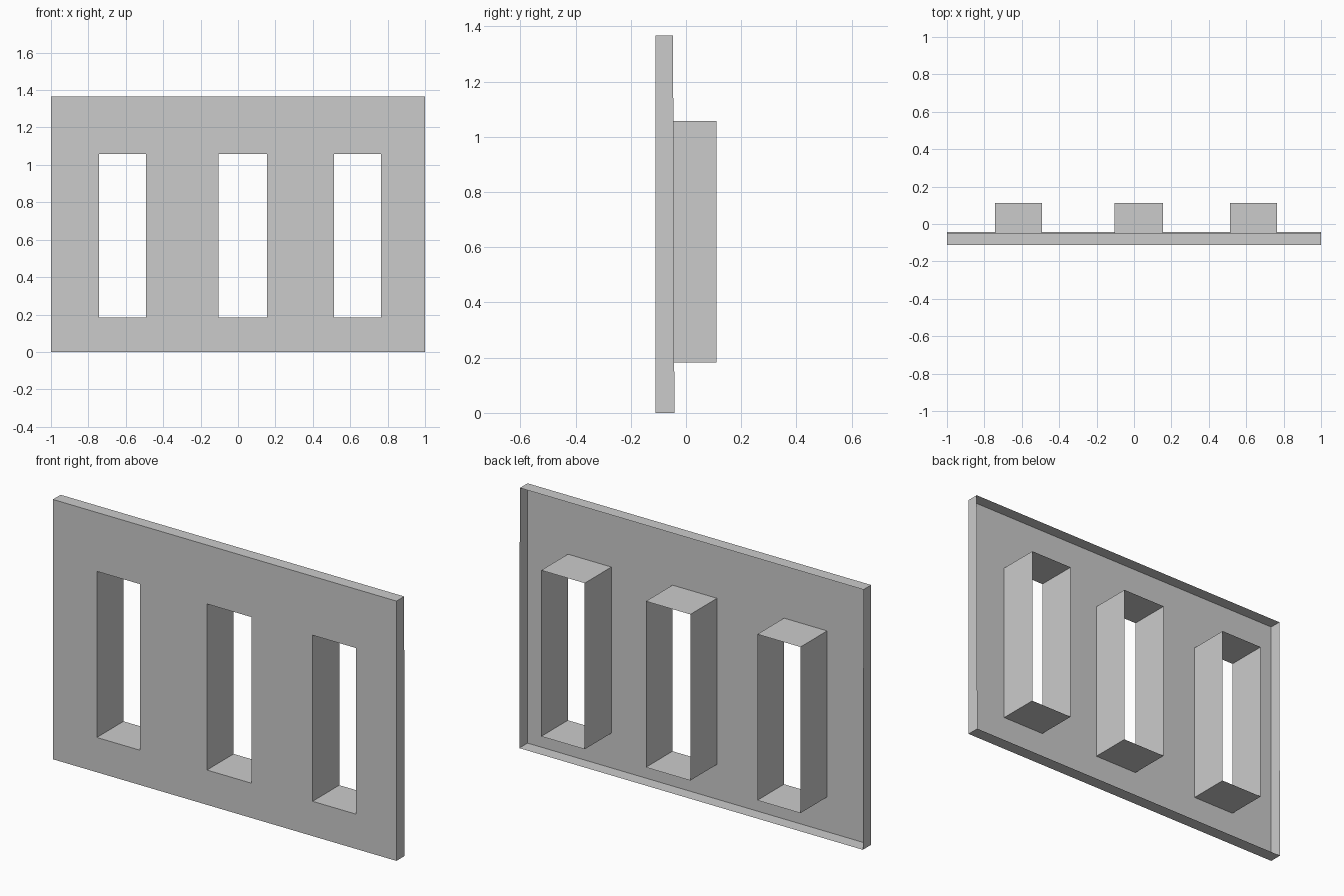
import bpy

if "Cube" in bpy.data.objects:
    bpy.data.objects.remove(bpy.data.objects["Cube"])

WIDTH, HEIGHT = 1.0, 1.367           # half width, full height
FRONT, BACK = -0.111, 0.111          # front sheet and rear end of sleeves
RIM_TOP, RIM_BOTTOM = -0.047, -0.042  # rear edge of the shallow rim
SILL, HEAD = 0.183, 1.057
WINDOWS = [(-0.744, -0.493), (-0.103, 0.156), (0.512, 0.765)]


def make_object(name, verts, faces):
    mesh = bpy.data.meshes.new(name)
    mesh.from_pydata(verts, [], faces)
    mesh.update()
    obj = bpy.data.objects.new(name, mesh)
    bpy.context.collection.objects.link(obj)
    return obj


def tube(name, x0, x1, z0, z1, y_front, y_low, y_high, inward=False):
    """Open rectangular sheet tube running front to back."""
    ring = [(x0, z0), (x1, z0), (x1, z1), (x0, z1)]
    verts = [(x, y_front, z) for x, z in ring]
    verts += [(x, y_low if z == z0 else y_high, z) for x, z in ring]
    faces = []
    for i in range(4):
        j = (i + 1) % 4
        face = (i, i + 4, j + 4, j)
        faces.append(face if not inward else face[::-1])
    return make_object(name, verts, faces)


# Front sheet, a grid of panels with the window cells left out
xs = [-WIDTH] + [x for w in WINDOWS for x in w] + [WIDTH]
zs = [0, SILL, HEAD, HEIGHT]
n = len(xs)
verts = [(x, FRONT, z) for z in zs for x in xs]
faces = []
for r in range(3):
    for c in range(n - 1):
        if r == 1 and c % 2 == 1:
            continue
        a = r * n + c
        faces.append((a, a + 1, a + n + 1, a + n))
make_object("front_panel", verts, faces)

# Shallow rim folded back around the outer edge, open at the rear
tube("outer_rim", -WIDTH, WIDTH, 0, HEIGHT, FRONT, RIM_BOTTOM, RIM_TOP)

# Deep open sleeves lining each window
for i, (x0, x1) in enumerate(WINDOWS):
    tube(f"window_sleeve_{i + 1}", x0, x1, SILL, HEAD, FRONT, BACK, BACK, inward=True)
